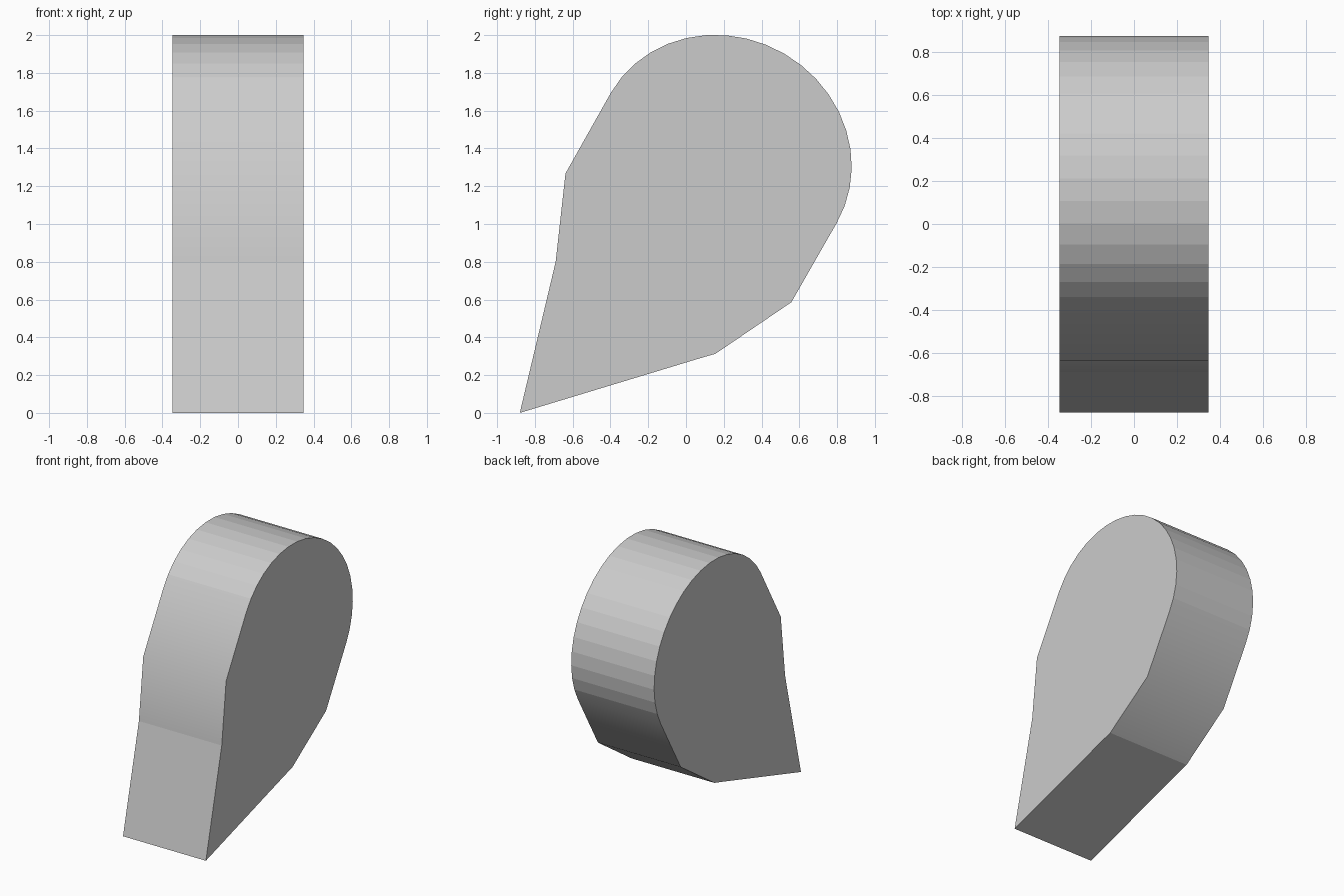
import bpy
import bmesh
from math import sin, cos, pi, radians

cube = bpy.data.objects.get("Cube")
if cube:
    bpy.data.objects.remove(cube, do_unlink=True)

HALF_WIDTH = 0.347
SEGMENTS = 20


def rounded_head(t, centre=(0.2, 1.35), along=0.638, across=0.69, tilt=radians(60)):
    """Point on the tilted half ellipse; t runs from the back (0) to the front (pi)."""
    a, b = along * sin(t), across * cos(t)
    return (centre[0] + a * cos(tilt) + b * sin(tilt),
            centre[1] + a * sin(tilt) - b * cos(tilt))


# Side profile: tip, underside, back, rounded head, front
underside = [(-0.88, 0), (0.06, 0.285), (0.156, 0.313), (0.558, 0.586)]
head = [rounded_head(pi * i / SEGMENTS) for i in range(SEGMENTS + 1)]
front = [(-0.638, 1.268), (-0.69, 0.8)]
profile = underside + head + front

# Prism between two copies of the profile
bm = bmesh.new()
left, right = ([bm.verts.new((x, y, z)) for y, z in profile]
               for x in (HALF_WIDTH, -HALF_WIDTH))
count = len(profile)
bm.faces.new(left)
bm.faces.new(right)
for i in range(count):
    j = (i + 1) % count
    bm.faces.new((left[i], left[j], right[j], right[i]))
bmesh.ops.recalc_face_normals(bm, faces=bm.faces)

# Soft shading only across the bends below the rounded head
hip = len(underside) - 1
shoulder = hip + SEGMENTS + 2
soft = {1, hip, hip + 1, shoulder - 1, shoulder}
for face in bm.faces:
    face.smooth = True
for edge in bm.edges:
    edge.smooth = False
for i in soft:
    bm.edges.get((left[i], right[i])).smooth = True

mesh = bpy.data.meshes.new("teardrop_block")
bm.to_mesh(mesh)
bm.free()
block = bpy.data.objects.new("teardrop_block", mesh)
bpy.context.collection.objects.link(block)

# Plain grey
grey = bpy.data.materials.new("light_grey")
grey.use_nodes = True
colour = (0.6, 0.6, 0.6, 1)
grey.diffuse_color = colour
grey.node_tree.nodes["Principled BSDF"].inputs["Base Color"].default_value = colour
mesh.materials.append(grey)
